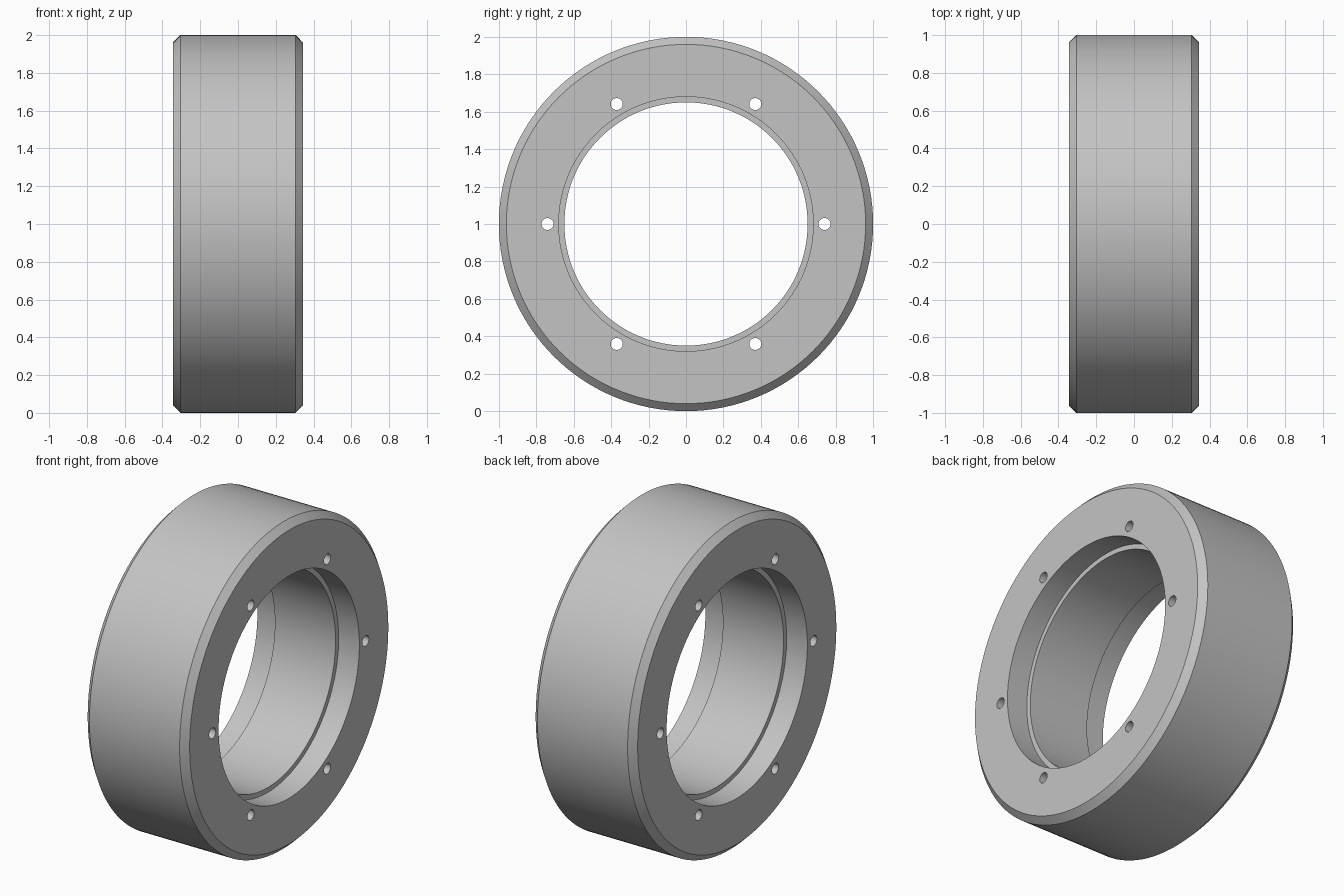
import bpy, bmesh
from math import radians, cos, sin, pi
from mathutils import Matrix, Vector

cube = bpy.data.objects.get("Cube")
if cube:
    bpy.data.objects.remove(cube, do_unlink=True)

OUTER, BORE, RECESS = 1.0, 0.65, 0.68
HALF, CHAMFER, DEPTH = 0.345, 0.04, 0.14
HOLE_R, HOLE_CIRCLE, HOLES = 0.032, 0.74, 6
SEGMENTS = 128
CENTRE = Vector((0, 0, OUTER))

metal = bpy.data.materials.new("grey_metal")
metal.use_nodes = True
colour = (0.55, 0.55, 0.55, 1)
metal.diffuse_color = colour
metal.node_tree.nodes["Principled BSDF"].inputs["Base Color"].default_value = colour


def add_object(name, bm):
    bmesh.ops.recalc_face_normals(bm, faces=bm.faces)
    mesh = bpy.data.meshes.new(name)
    bm.to_mesh(mesh)
    bm.free()
    mesh.materials.append(metal)
    obj = bpy.data.objects.new(name, mesh)
    bpy.context.collection.objects.link(obj)
    return obj


# Ring body: half cross-section (x, radius), mirrored, then turned about the x axis
half = [(HALF - DEPTH, BORE), (HALF - DEPTH, RECESS), (HALF, RECESS),
        (HALF, OUTER - CHAMFER), (HALF - CHAMFER, OUTER)]
section = half + [(-x, r) for x, r in reversed(half)]
bm = bmesh.new()
verts = [bm.verts.new((x, 0, OUTER + r)) for x, r in section]
edges = [bm.edges.new((a, b)) for a, b in zip(verts, verts[1:] + verts[:1])]
bmesh.ops.spin(bm, geom=verts + edges, cent=CENTRE, axis=(1, 0, 0),
               angle=2 * pi, steps=SEGMENTS, use_merge=True)
bmesh.ops.remove_doubles(bm, verts=bm.verts, dist=0.0001)
ring = add_object("ring_body", bm)

# Bolt holes through the full width
bm = bmesh.new()
for i in range(HOLES):
    a = 2 * pi * i / HOLES
    place = Matrix.Translation(CENTRE + HOLE_CIRCLE * Vector((0, cos(a), sin(a))))
    bmesh.ops.create_cone(bm, cap_ends=True, segments=32, radius1=HOLE_R,
                          radius2=HOLE_R, depth=3 * HALF,
                          matrix=place @ Matrix.Rotation(pi / 2, 4, 'Y'))
cutter = add_object("bolt_hole_cutter", bm)
cutter.hide_render = True

cut = ring.modifiers.new("bolt_holes", 'BOOLEAN')
cut.operation = 'DIFFERENCE'
cut.solver = 'EXACT'
cut.object = cutter
bpy.ops.object.select_all(action='DESELECT')
bpy.context.view_layer.objects.active = ring
ring.select_set(True)
bpy.ops.object.modifier_apply(modifier=cut.name)
bpy.data.objects.remove(cutter, do_unlink=True)
bpy.ops.object.shade_smooth_by_angle(angle=radians(30))
